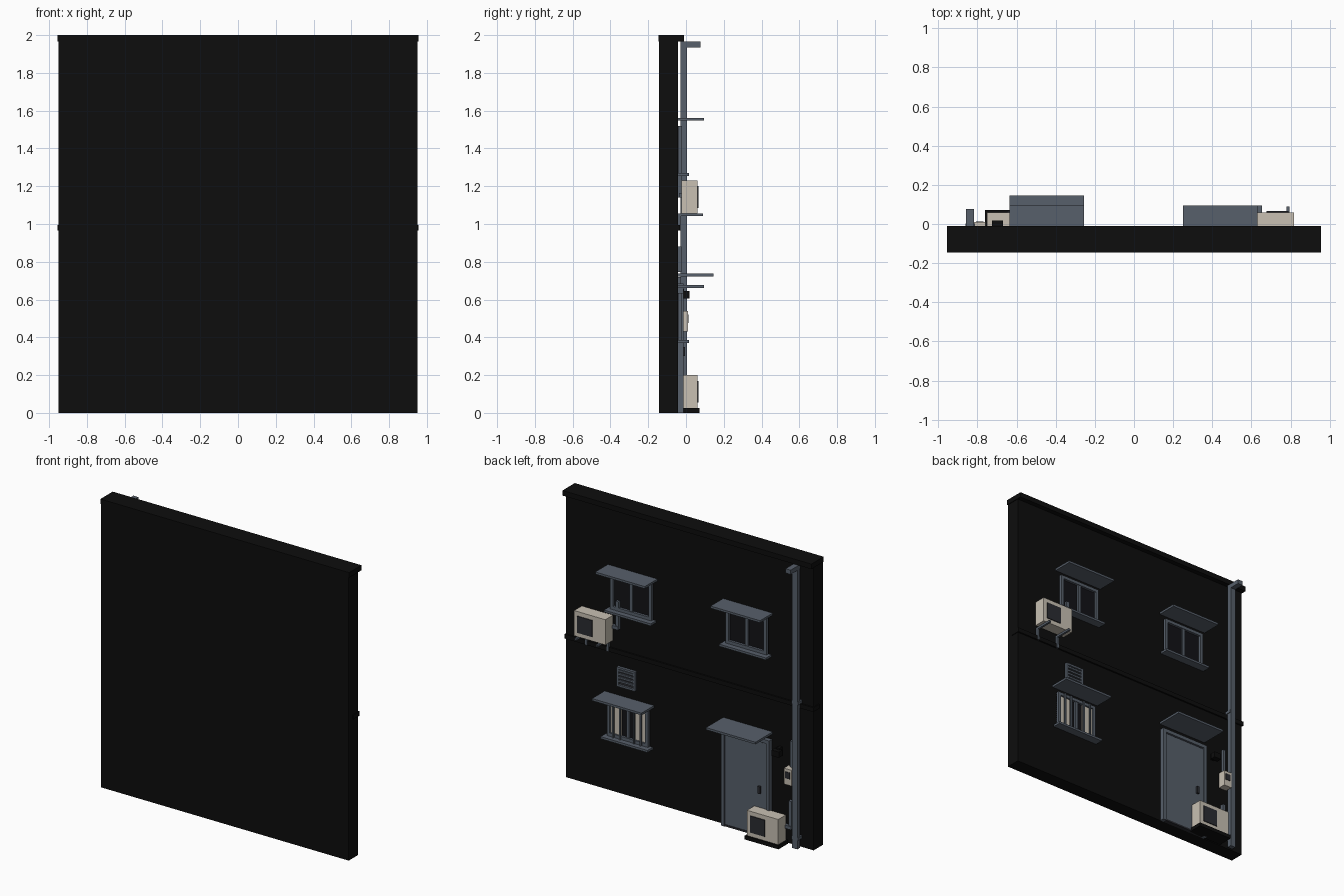
import bpy, bmesh
from mathutils import Vector

if "Cube" in bpy.data.objects:
    bpy.data.objects.remove(bpy.data.objects["Cube"])


def mat(name, rgb):
    m = bpy.data.materials.new(name)
    m.diffuse_color = (*rgb, 1)
    m.use_nodes = True
    m.node_tree.nodes["Principled BSDF"].inputs["Base Color"].default_value = m.diffuse_color
    return m


BLACK = mat("wall black", (0.004, 0.004, 0.004))
SLATE = mat("slate grey", (0.095, 0.115, 0.145))
CREAM = mat("cream", (0.58, 0.53, 0.45))
DARK = mat("dark grey", (0.024, 0.025, 0.031))
GLASS = mat("dark glass", (0.006, 0.006, 0.008))
YW = -0.043  # back surface of the wall, where the fittings are mounted


def boxes(name, material, *spans):
    """One object made of boxes given as (x0, x1, y0, y1, z0, z1)."""
    bm = bmesh.new()
    for x0, x1, y0, y1, z0, z1 in spans:
        vs = bmesh.ops.create_cube(bm, size=1)["verts"]
        for v in vs:
            v.co = Vector((x0 + (v.co.x + .5) * (x1 - x0),
                           y0 + (v.co.y + .5) * (y1 - y0),
                           z0 + (v.co.z + .5) * (z1 - z0)))
    me = bpy.data.meshes.new(name)
    bm.to_mesh(me)
    bm.free()
    me.materials.append(material)
    ob = bpy.data.objects.new(name, me)
    bpy.context.collection.objects.link(ob)
    return ob


def canopy(name, cx, z, reach):
    boxes(name, SLATE, (cx - .19, cx + .19, YW, reach, z - .015, z))


def window(name, cx, z0):
    """Framed window with sill and canopy; z0 is the sill top."""
    z1, w, t = z0 + .25, .158, .022
    boxes(name + "_glass", GLASS, (cx - w, cx + w, YW - .005, YW + .004, z0, z1))
    boxes(name + "_frame", SLATE,
          (cx - w, cx - w + t, YW, -.022, z0, z1),
          (cx + w - t, cx + w, YW, -.022, z0, z1),
          (cx - w + t, cx + w - t, YW, -.022, z1 - t, z1),
          (cx - w + t, cx + w - t, YW, -.022, z0, z0 + t),
          (cx - .011, cx + .011, YW, -.026, z0 + t, z1 - t))
    boxes(name + "_sill", SLATE, (cx - .18, cx + .18, YW, .015, z0 - .015, z0))
    canopy(name + "_canopy", cx, z0 + .292, .095)


def air_unit(name, x0, z0):
    """Outdoor air unit with fan grille and a hose on its -x side."""
    boxes(name + "_case", CREAM, (x0, x0 + .24, -.025, .06, z0, z0 + .175))
    boxes(name + "_fan_panel", DARK, (x0 + .1, x0 + .212, .058, .066, z0 + .03, z0 + .145))
    boxes(name + "_hose", SLATE,
          (x0 - .045, x0 - .022, YW, -.02, z0 + .085, z0 + .28),
          (x0 - .045, x0 + .01, YW + .005, -.015, z0 + .085, z0 + .108))


# Wall, coping and storey band
boxes("wall", BLACK, (-.95, .95, -.143, YW, 0, 1.97))
boxes("coping", BLACK, (-.955, .955, -.145, -.01, 1.965, 2))
boxes("storey_band", BLACK, (-.955, .955, -.1, -.032, .965, .995))

# Windows
window("upper_window_a", .44, 1.27)
window("upper_window_b", -.445, 1.27)
window("lower_window", .465, .385)
boxes("curtains", CREAM, *[(.465 + s * .095 - .041, .465 + s * .095 + .041,
                            YW, -.034, .407, .613) for s in (-1, 1)])
boxes("window_bars", SLATE, *[(.465 + dx - .005, .465 + dx + .005, -.022, -.012, .385, .635)
                              for dx in (-.105, -.053, .053, .105)])

# Door with frame, handle and canopy
boxes("door_frame", SLATE,
      (-.63, -.605, YW, -.012, 0, .685), (-.285, -.26, YW, -.012, 0, .685),
      (-.605, -.285, YW, -.012, .66, .685))
boxes("door_leaf", SLATE, (-.605, -.285, YW, -.02, .012, .655))
boxes("door_threshold", DARK, (-.605, -.285, YW, -.016, 0, .012))
boxes("door_handle", DARK, (-.562, -.545, -.02, -.006, .3, .35))
canopy("door_canopy", -.445, .738, .145)

# Louvred vent
boxes("vent_back", DARK, (.415, .545, YW, -.038, .75, .875))
boxes("vent_frame", SLATE,
      (.41, .424, YW, -.024, .745, .88), (.536, .55, YW, -.024, .745, .88),
      (.424, .536, YW, -.024, .745, .759), (.424, .536, YW, -.024, .866, .88),
      *[(.424, .536, YW, -.028, .776 + i * .024, .788 + i * .024) for i in range(4)])

# Air units, ground pad and wall brackets
air_unit("upper_air_unit", .577, 1.056)
air_unit("lower_air_unit", -.75, .025)
boxes("ground_pad", BLACK, (-.76, -.5, -.035, .072, 0, .025))
boxes("wall_brackets", SLATE, *[s for x in (.615, .78) for s in (
    (x, x + .014, YW, .09, 1.042, 1.056), (x, x + .014, YW, -.027, .965, 1.042))])

# Drainpipe with top outlet
boxes("drainpipe", SLATE, (-.857, -.818, -.028, .004, 0, 1.965))
boxes("drainpipe_outlet", SLATE, (-.857, -.818, -.03, .077, 1.935, 1.965))
boxes("pipe_clips", SLATE, *[(-.862, -.813, YW, .002, z, z + .02) for z in (.06, 1.0)])

# Wall lamp, meter and conduit
boxes("wall_lamp", BLACK, (-.71, -.685, YW, -.01, .615, .655), (-.725, -.67, -.02, .018, .605, .645))
boxes("meter_box", CREAM, (-.818, -.758, YW, .01, .43, .54))
boxes("meter_screen", DARK, (-.806, -.77, .008, .014, .475, .52))
boxes("meter_conduit", SLATE, (-.797, -.78, YW, -.026, .54, .72))
